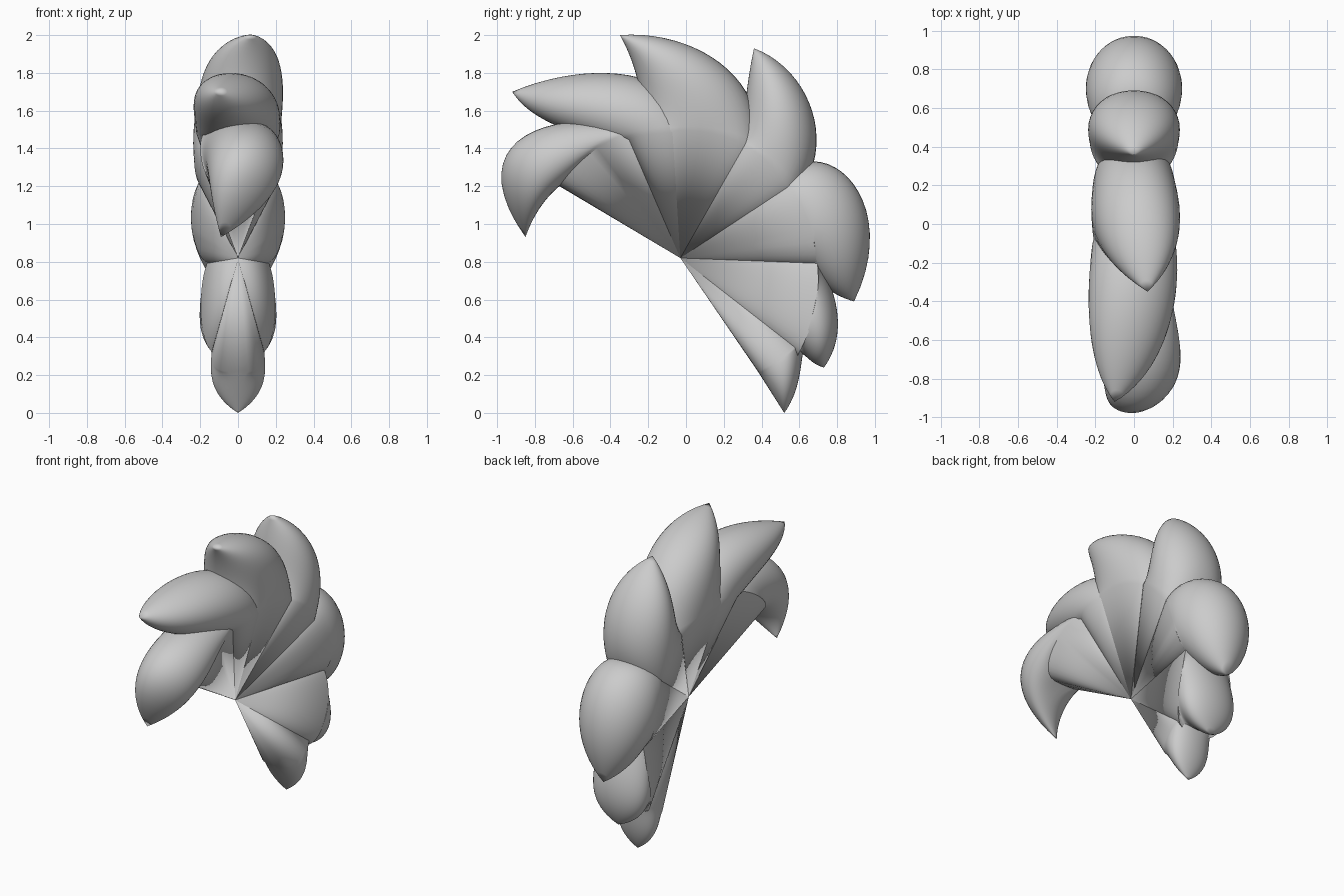
import bpy, bmesh, math
from mathutils import Vector

cube = bpy.data.objects.get("Cube")
if cube:
    bpy.data.objects.remove(cube)

mat = bpy.data.materials.new("plain grey")
mat.use_nodes = True
grey = (0.6, 0.6, 0.6, 1)
mat.diffuse_color = grey
mat.node_tree.nodes["Principled BSDF"].inputs["Base Color"].default_value = grey

APEX = Vector((-0.03, 0.82))   # shared root of the fan, in the y-z plane
SIDES, STEPS = 40, 20


def bezier(points, t):
    """Point on a Bezier curve of any degree."""
    while len(points) > 1:
        points = [a + (b - a) * t for a, b in zip(points, points[1:])]
    return points[0]


def spike(name, inner, outer, width, tip_x=0.0, bend=0.0, spread_in=0.4, spread_out=0.4):
    """Cone from the apex, swelling into a curved petal that ends in a point."""
    inner = [Vector(p) for p in inner]
    outer = [Vector(p) for p in outer] + [inner[-1]]
    bm = bmesh.new()
    root = bm.verts.new((0, APEX.x, APEX.y))
    rings = []
    for i in range(STEPS):
        t = i / STEPS
        a, b = bezier(inner, t), bezier(outer, t)
        fade = (1 - t) ** 5
        half = (b - a) / 2
        # neighbouring roots overlap, so the rings widen towards the fan
        a, b = a - half * spread_in * fade, b + half * spread_out * fade
        mid, half = (a + b) / 2, (b - a) / 2
        w = width * bezier([1.0, 1.08, 1.08, 0.0], t)
        shift = bezier([0.0, bend, bend + tip_x / 3, tip_x], t)
        ring = []
        for k in range(SIDES):
            ang = math.tau * k / SIDES
            p = mid + half * math.cos(ang)
            # dome the root ring so that it keeps its distance from the apex
            f = (1 + math.cos(ang)) / 2
            reach = (a - APEX).length * (1 - f) + (b - APEX).length * f
            p += ((p - APEX).normalized() * reach + APEX - p) * fade
            # flat-sided at the root, round along the petal
            s = math.sin(ang)
            x = w * math.copysign(abs(s) ** (1 - 0.5 * fade), s)
            ring.append(bm.verts.new((shift + x, p.x, p.y)))
        rings.append(ring)
    tip = bm.verts.new((tip_x, inner[-1].x, inner[-1].y))
    for k in range(SIDES):
        n = (k + 1) % SIDES
        bm.faces.new((root, rings[0][k], rings[0][n]))
        for r, s in zip(rings, rings[1:]):
            bm.faces.new((r[k], s[k], s[n], r[n]))
        bm.faces.new((rings[-1][k], tip, rings[-1][n]))
    bmesh.ops.recalc_face_normals(bm, faces=bm.faces)
    mesh = bpy.data.meshes.new(name)
    bm.to_mesh(mesh)
    bm.free()
    mesh.materials.append(mat)
    obj = bpy.data.objects.new(name, mesh)
    bpy.context.collection.objects.link(obj)
    bpy.ops.object.select_all(action="DESELECT")
    obj.select_set(True)
    bpy.context.view_layer.objects.active = obj
    bpy.ops.object.shade_smooth_by_angle(angle=math.radians(35))


# Spikes around the fan, from the front over the top to the back
spike("front_spike", [(-.67, 1.2), (-.79, 1.1), (-.85, .93)],
      [(-.28, 1.46), (-.65, 1.63), (-1.24, 1.48)], .2, -.09, bend=.07, spread_in=0)
spike("upper_front_spike", [(-.28, 1.44), (-.78, 1.48), (-.92, 1.7)],
      [(0, 1.47), (0, 1.84), (-.52, 1.87)], .22, -.1, spread_out=.2)
spike("top_spike", [(-.22, 1.44), (-.22, 1.77), (-.35, 2)],
      [(.32, 1.38), (.46, 1.78), (.03, 2.03)], .22, .07, bend=.01, spread_in=.15, spread_out=.25)
spike("upper_back_spike", [(.31, 1.4), (.3, 1.65), (.36, 1.93)],
      [(.53, 1.18), (.82, 1.4), (.66, 1.82)], .23)
spike("back_spike", [(.67, .82), (.68, .65), (.89, .59)],
      [(.53, 1.18), (.74, 1.51), (1.15, 1.12)], .242, spread_in=.3)
spike("lower_back_spike", [(.6, .38), (.63, .27), (.73, .24)],
      [(.67, .81), (.79, .68), (.87, .43)], .197, spread_out=.3)
spike("bottom_spike", [(.38, .22), (.45, .11), (.52, 0)],
      [(.6, .38), (.62, .3), (.61, .12)], .14, spread_in=0)
